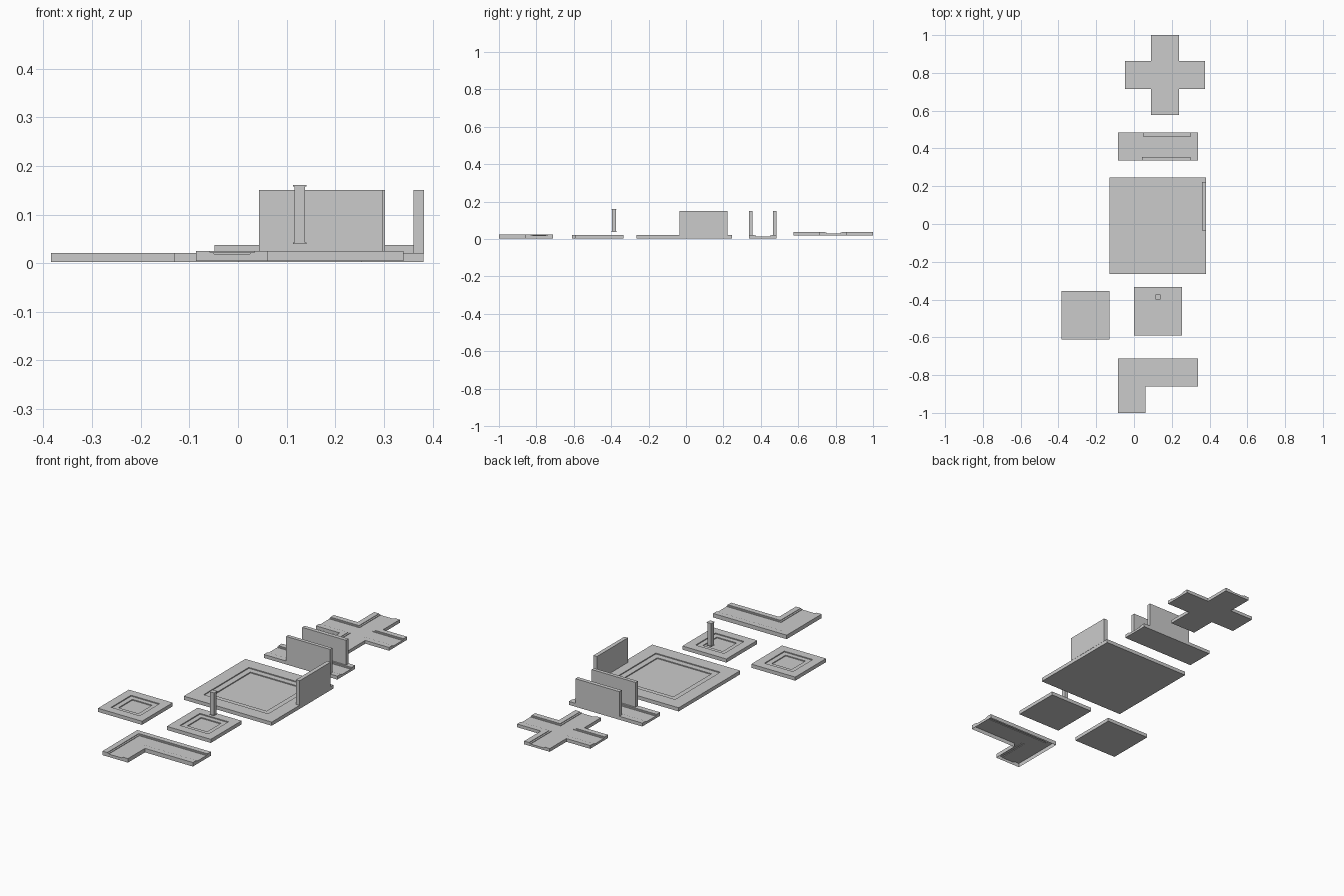
import bpy, bmesh

if "Cube" in bpy.data.objects:
    bpy.data.objects.remove(bpy.data.objects["Cube"])


def add_object(name, bm):
    mesh = bpy.data.meshes.new(name)
    bm.to_mesh(mesh)
    bm.free()
    bpy.context.collection.objects.link(bpy.data.objects.new(name, mesh))


def box(name, x0, x1, y0, y1, z0, z1):
    tile(name, z0, [(z1, [(x0, x1, y0, y1)])])


def tile(name, base, levels, closed=True):
    """Stepped slab: each level is (top z, rectangles); later levels override."""
    rects = [r for _, rs in levels for r in rs]
    xs = sorted({round(v, 4) for r in rects for v in r[:2]})
    ys = sorted({round(v, 4) for r in rects for v in r[2:]})

    def height(i, j):
        h = base
        if 0 <= i < len(xs) - 1 and 0 <= j < len(ys) - 1:
            cx, cy = (xs[i] + xs[i + 1]) / 2, (ys[j] + ys[j + 1]) / 2
            for z, rs in levels:
                if any(a < cx < b and c < cy < d for a, b, c, d in rs):
                    h = z
        return h

    bm = bmesh.new()

    def face(*pts):
        bm.faces.new([bm.verts.new(p) for p in pts])

    for i in range(len(xs) - 1):
        for j in range(len(ys) - 1):
            h = height(i, j)
            if h <= base:
                continue
            ring = [(xs[i], ys[j]), (xs[i + 1], ys[j]),
                    (xs[i + 1], ys[j + 1]), (xs[i], ys[j + 1])]
            face(*[(x, y, h) for x, y in ring])
            if closed:
                face(*[(x, y, base) for x, y in reversed(ring)])
            for k, (di, dj) in enumerate([(0, -1), (1, 0), (0, 1), (-1, 0)]):
                n = height(i + di, j + dj)
                if n < h:
                    a, b = ring[k], ring[(k + 1) % 4]
                    face((*a, n), (*b, n), (*b, h), (*a, h))
    bmesh.ops.remove_doubles(bm, verts=bm.verts, dist=1e-5)
    bmesh.ops.dissolve_limit(bm, angle_limit=0.01, verts=bm.verts, edges=bm.edges)
    add_object(name, bm)


def room(name, cx, cy, half, insets):
    def square(s):
        return [(cx - s, cx + s, cy - s, cy + s)]
    tile(name, 0.002, [(0.021, square(half)),
                       (0.016, square(half - insets[0])),
                       (0.011, square(half - insets[1]))])


# square room floors with stepped sunken centres
room("large_room_floor", 0.126, -0.01, 0.255, (0.068, 0.098))
room("small_room_floor_left", -0.257, -0.483, 0.1275, (0.045, 0.07))
room("small_room_floor_right", 0.1275, -0.462, 0.1275, (0.045, 0.07))

# half widths and drops of corridor steps
STEPS = [(0.074, 0), (0.046, 0.003), (0.037, 0.006)]

# crossing corridor
cx, cy, r = 0.164, 0.788, 0.212
tile("crossing_floor", 0.02,
     [(0.037 - d, [(cx - r, cx + r, cy - w, cy + w), (cx - w, cx + w, cy - r, cy + r)])
      for w, d in STEPS])

# straight corridor
tile("corridor_floor", 0.003,
     [(0.021 - d, [(-0.086, 0.34, 0.411 - w, 0.411 + w)]) for w, d in STEPS])

# corner corridor, hollow beneath
cx, cy = -0.012, -0.785
tile("corner_floor", 0.004,
     [(0.025 - d, [(cx - w, 0.34, cy - w, cy + w), (cx - w, cx + w, -1.0, cy + w)])
      for w, d in STEPS], closed=False)

# standing walls
box("corridor_wall_front", 0.043, 0.298, 0.337, 0.356, 0.02, 0.15)
box("corridor_wall_back", 0.047, 0.302, 0.464, 0.485, 0.02, 0.15)
box("large_room_wall", 0.361, 0.382, -0.035, 0.222, 0.02, 0.15)

# floating pillar with thin cap and foot
px, py = 0.127, -0.386
for name, s, z0, z1 in [("pillar_foot", 0.0135, 0.039, 0.042),
                        ("pillar_shaft", 0.0105, 0.042, 0.158),
                        ("pillar_cap", 0.0135, 0.158, 0.161)]:
    box(name, px - s, px + s, py - s, py + s, z0, z1)
